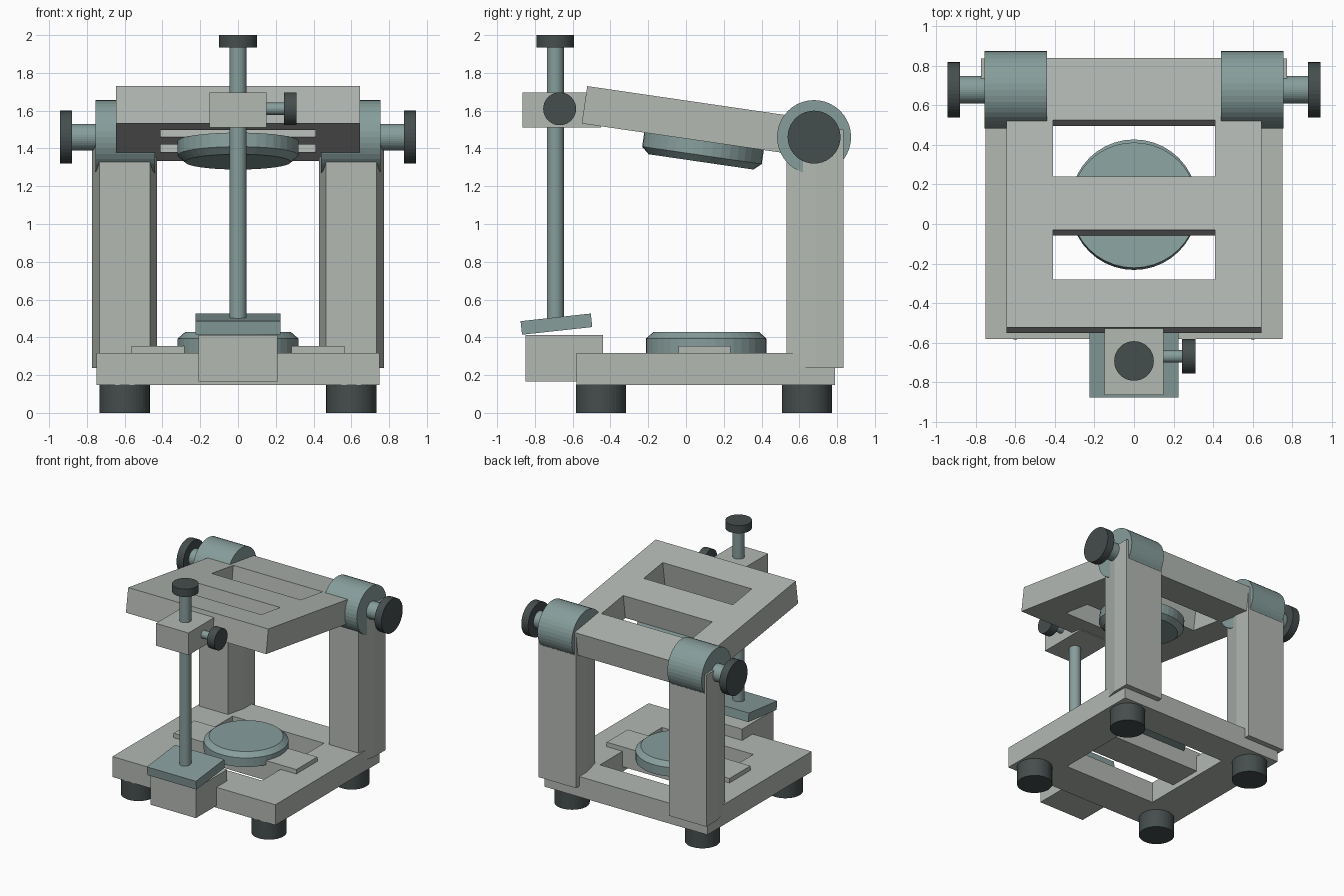
import bpy, bmesh, math
from mathutils import Matrix, Vector

if "Cube" in bpy.data.objects:
    bpy.data.objects.remove(bpy.data.objects["Cube"])


def material(name, rgb):
    m = bpy.data.materials.new(name)
    m.diffuse_color = (*rgb, 1)
    m.use_nodes = True
    m.node_tree.nodes["Principled BSDF"].inputs["Base Color"].default_value = m.diffuse_color
    return m


TEAL = material("teal_metal", (0.24, 0.34, 0.33))
DARK = material("dark_rubber", (0.06, 0.075, 0.075))
GREY = material("grey_body", (0.45, 0.48, 0.45))


def finish(bm, name, mat, matrix=Matrix()):
    bmesh.ops.recalc_face_normals(bm, faces=bm.faces)
    me = bpy.data.meshes.new(name)
    bm.to_mesh(me)
    bm.free()
    ob = bpy.data.objects.new(name, me)
    ob.matrix_world = matrix
    me.materials.append(mat)
    bpy.context.collection.objects.link(ob)
    return ob


def box(name, x, y, z, mat=GREY, matrix=Matrix()):
    bm = bmesh.new()
    bmesh.ops.create_cube(bm, size=1)
    for v in bm.verts:
        v.co = [(a + b) / 2 + c * (b - a) for (a, b), c in zip((x, y, z), v.co)]
    return finish(bm, name, mat, matrix)


def prism(name, outline, z0, z1, mat=GREY):
    bm = bmesh.new()
    face = bm.faces.new([bm.verts.new((x, y, z0)) for x, y in outline])
    low = list(face.verts)
    high = [bm.verts.new((v.co.x, v.co.y, z1)) for v in low]
    bm.faces.new(high)
    for i in range(len(low)):
        j = (i + 1) % len(low)
        bm.faces.new((low[i], low[j], high[j], high[i]))
    return finish(bm, name, mat)


def lathe(name, rings, mat, matrix=Matrix(), n=40):
    """Solid of revolution about local z from (radius, height) pairs."""
    bm = bmesh.new()
    loops = [[bm.verts.new((r * math.cos(2 * math.pi * i / n), r * math.sin(2 * math.pi * i / n), z))
              for i in range(n)] for r, z in rings]
    bm.faces.new(loops[0])
    bm.faces.new(loops[-1])
    for a, b in zip(loops, loops[1:]):
        for i in range(n):
            j = (i + 1) % n
            bm.faces.new((a[i], a[j], b[j], b[i]))
    return finish(bm, name, mat, matrix)


def frame(name, xs, ys, holes, z0, z1, matrix=Matrix()):
    """Plate on a grid of cells with some cells left open."""
    bm = bmesh.new()
    v = {(i, j, k): bm.verts.new((x, y, z)) for i, x in enumerate(xs)
         for j, y in enumerate(ys) for k, z in enumerate((z0, z1))}
    cells = {(i, j) for i in range(len(xs) - 1) for j in range(len(ys) - 1)} - set(holes)
    for i, j in cells:
        c = [(i, j), (i + 1, j), (i + 1, j + 1), (i, j + 1)]
        for k in (0, 1):
            bm.faces.new([v[(*p, k)] for p in c])
        for s, (di, dj) in enumerate(((0, -1), (1, 0), (0, 1), (-1, 0))):
            if (i + di, j + dj) not in cells:
                p, q = c[s], c[(s + 1) % 4]
                bm.faces.new((v[(*p, 0)], v[(*q, 0)], v[(*q, 1)], v[(*p, 1)]))
    return finish(bm, name, GREY, matrix)


def at(x, y, z):
    return Matrix.Translation((x, y, z))


def along_x(side, y, z):
    return at(0, y, z) @ Matrix.Rotation(side * math.pi / 2, 4, 'Y')


# Base frame with crossbar and lower mounting disc
frame("base_frame", (-0.75, -0.42, 0.42, 0.75), (-0.58, -0.285, 0.53, 0.79), [(1, 1)], 0.148, 0.318)
box("base_crossbar", (-0.565, 0.565), (-0.04, 0.235), (0.19, 0.355))
DISC = [(0.32, 0), (0.32, 0.075), (0.28, 0.11)]
lathe("lower_mounting_disc", DISC, TEAL, at(0, 0.107, 0.318))

# Feet
for sx in (-1, 1):
    for row, y in (("front", -0.45), ("back", 0.64)):
        lathe(f"{row}_foot", [(0.133, 0), (0.133, 0.15)], DARK, at(sx * 0.6, y, 0))

# Uprights, hinge barrels, pins and hinge knobs
for sx in (-1, 1):
    outline = [(0.466, 0.533), (0.734, 0.533), (0.772, 0.69), (0.772, 0.835), (0.428, 0.835), (0.428, 0.69)]
    prism("upright_post", [(sx * x, y) for x, y in outline], 0.238, 1.5)
    m = along_x(sx, 0.678, 1.46)
    lathe("hinge_barrel", [(0.196, 0.44), (0.196, 0.755)], TEAL, m)
    lathe("hinge_pin", [(0.07, 0.7), (0.07, 0.89)], TEAL, m)
    lathe("hinge_knob", [(0.14, 0.88), (0.14, 0.943)], DARK, m)

# Tilted upper arm with two windows and upper mounting disc
tilt = at(0, -0.523, 1.73) @ Matrix.Rotation(math.radians(-8.3), 4, 'X')
frame("upper_arm", (-0.645, -0.41, 0.41, 0.645), (0, 0.246, 0.498, 0.771, 1.059, 1.375),
      [(1, 1), (1, 3)], -0.2, 0, tilt)
lathe("upper_mounting_disc", DISC, TEAL, tilt @ at(0, 0.654, -0.2) @ Matrix.Rotation(math.pi, 4, 'X'))

# Front rest block and tilted guide table
box("front_block", (-0.208, 0.208), (-0.85, -0.44), (0.165, 0.412))
box("guide_table", (-0.226, 0.226), (-0.187, 0.187), (-0.036, 0.036), TEAL,
    at(0, -0.686, 0.47) @ Matrix.Rotation(math.radians(6.2), 4, 'X'))

# Clamp block, vertical rod, cap and clamp screw
box("clamp_block", (-0.15, 0.15), (-0.865, -0.45), (1.51, 1.695))
lathe("guide_rod", [(0.045, 0.47), (0.045, 1.95)], TEAL, at(0, -0.692, 0))
lathe("rod_cap", [(0.1, 1.935), (0.1, 2.0)], DARK, at(0, -0.692, 0))
m = along_x(1, -0.669, 1.61)
lathe("clamp_screw", [(0.032, 0.1), (0.032, 0.26)], TEAL, m)
lathe("clamp_knob", [(0.087, 0.243), (0.087, 0.311)], DARK, m)
